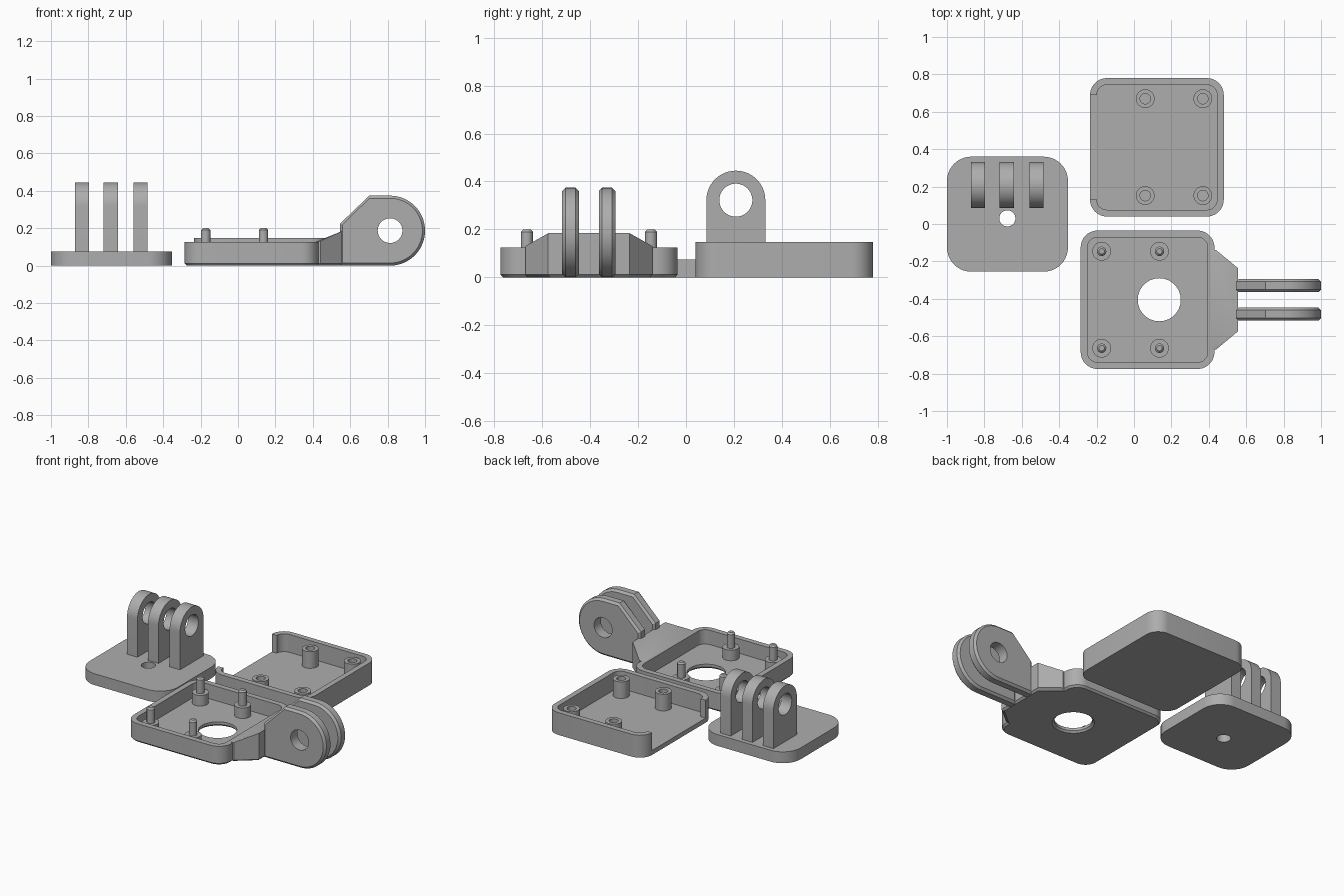
import bpy, bmesh
from math import sin, cos, pi
from mathutils import Matrix

cube = bpy.data.objects.get("Cube")
if cube:
    bpy.data.objects.remove(cube)

grey = bpy.data.materials.new("plain_grey")
grey.use_nodes = True
COLOUR = (0.42, 0.42, 0.42, 1)
grey.diffuse_color = COLOUR
grey.node_tree.nodes["Principled BSDF"].inputs["Base Color"].default_value = COLOUR

# Axis frames: the profile plane is XY, YZ or XZ
FLAT = Matrix.Identity(4)
ACROSS_X = Matrix(((0, 0, 1, 0), (1, 0, 0, 0), (0, 1, 0, 0), (0, 0, 0, 1)))
ACROSS_Y = Matrix.Rotation(pi / 2, 4, "X")


def arc(cx, cy, r, a0, a1, n):
    return [(cx + r * cos(a0 + (a1 - a0) * k / n),
             cy + r * sin(a0 + (a1 - a0) * k / n)) for k in range(n + 1)]


def circle(cx, cy, r, n=40):
    return arc(cx, cy, r, 0, 2 * pi, n)[:-1]


def rounded(x0, x1, y0, y1, r, inset=0):
    """Rounded rectangle, counter-clockwise from the left side."""
    pts = []
    for k, (x, y) in enumerate([(x0 + r, y0 + r), (x1 - r, y0 + r),
                                (x1 - r, y1 - r), (x0 + r, y1 - r)]):
        a = pi + k * pi / 2
        pts += arc(x, y, r - inset, a, a + pi / 2, 10)
    return pts


def finish(name, bm):
    bmesh.ops.recalc_face_normals(bm, faces=bm.faces)
    mesh = bpy.data.meshes.new(name)
    bm.to_mesh(mesh)
    bm.free()
    mesh.materials.append(grey)
    obj = bpy.data.objects.new(name, mesh)
    bpy.context.collection.objects.link(obj)
    bpy.ops.object.select_all(action="DESELECT")
    obj.select_set(True)
    bpy.context.view_layer.objects.active = obj
    bpy.ops.object.shade_smooth_by_angle(angle=pi / 6)
    return obj


def prism(name, shape, lo, hi, low_chamfer=0, high_chamfer=0, frame=FLAT):
    """Extrude shape(inset) -> [outline, holes...] with optional chamfers."""
    layers = [(lo, low_chamfer)]
    if low_chamfer:
        layers.append((lo + low_chamfer, 0))
    if high_chamfer:
        layers.append((hi - high_chamfer, 0))
    layers.append((hi, high_chamfer))
    bm = bmesh.new()
    rings = [[[bm.verts.new((x, y, z)) for x, y in loop] for loop in shape(i)]
             for z, i in layers]
    for below, above in zip(rings, rings[1:]):
        for a, b in zip(below, above):
            for k in range(len(a)):
                j = (k + 1) % len(a)
                bm.faces.new((a[k], a[j], b[j], b[k]))
    for cap in (rings[0], rings[-1]):
        edges = [bm.edges.get((loop[k - 1], loop[k])) for loop in cap for k in range(len(loop))]
        bmesh.ops.triangle_fill(bm, edges=edges, use_beauty=True)
    bm.transform(frame)
    return finish(name, bm)


# Mount: rounded plate with a screw hole and three eye prongs
prism("mount_plate", lambda i: [rounded(-1, -0.353, -0.255, 0.36, 0.13),
                                circle(-0.677, 0.03, 0.043)], 0, 0.075)


def prong(i):
    return [[(0.085, 0.07), (0.331, 0.07)] + arc(0.208, 0.322, 0.123, 0, pi, 28),
            circle(0.208, 0.322, 0.069)]


for side, x in (("right", -0.834), ("middle", -0.68), ("left", -0.522)):
    prism("mount_prong_" + side, prong, x - 0.038, x + 0.038, frame=ACROSS_X)

# Cover tray: floor, wall open on one side, four hollow posts
WALL, RADIUS = 0.036, 0.09


def cover_outer(i=0):
    return rounded(-0.235, 0.48, 0.04, 0.78, RADIUS)


def cover_wall(i):
    inner = rounded(-0.235 + WALL, 0.48 - WALL, 0.04 + WALL, 0.78 - WALL, RADIUS - WALL)
    return [cover_outer() + inner[::-1]]


prism("cover_floor", lambda i: [cover_outer()], 0, 0.03)
prism("cover_wall", cover_wall, 0.03, 0.148)
for x in (0.06, 0.368):
    for y in (0.152, 0.67):
        prism("cover_post", lambda i: [circle(x, y, 0.05, 32), circle(x, y, 0.028, 32)],
              0.03, 0.14)

# Case tray: floor with a round window, wall, four bosses with pins
CHAMFER = 0.012
prism("case_floor", lambda i: [rounded(-0.285, 0.43, -0.775, -0.035, RADIUS, i),
                               circle(0.135, -0.405, 0.115 + i, 56)], 0, 0.03, CHAMFER)
prism("case_wall", lambda i: [rounded(-0.285, 0.43, -0.775, -0.035, RADIUS),
                              rounded(-0.285 + WALL, 0.43 - WALL, -0.775 + WALL,
                                      -0.035 - WALL, RADIUS - WALL)], 0.03, 0.125)
for x in (-0.173, 0.136):
    for y in (-0.664, -0.146):
        prism("case_boss", lambda i: [circle(x, y, 0.05, 32)], 0.03, 0.1)
        prism("case_pin", lambda i: [circle(x, y, 0.025 - i, 24)], 0.1, 0.2, 0, 0.01)

# Tapered web joining the case to the arms
bm = bmesh.new()
MID = -0.405
for s in (-1, 1):
    for x, half, top in ((0.41, 0.265, 0.125), (0.44, 0.265, 0.13), (0.555, 0.17, 0.184)):
        bm.verts.new((x, MID + s * half, top))
        bm.verts.new((x, MID + s * half, CHAMFER))
        bm.verts.new((x - CHAMFER, MID + s * (half - CHAMFER), 0))
bmesh.ops.convex_hull(bm, input=bm.verts)
finish("arm_web", bm)


# Two chamfered arms with pivot holes
def arm(i):
    r = 0.187 - i
    return [[(0.545 + i, i)] + arc(0.813, 0.187, r, -pi / 2, pi / 2, 36)
            + [(0.702, 0.374 - i), (0.545 + i, 0.224 - i * 0.4)],
            circle(0.813, 0.187, 0.066)]


for side, y in (("front", -0.482), ("back", -0.329)):
    prism("arm_" + side, arm, -y - 0.035, -y + 0.035, 0.014, 0.014, ACROSS_Y)
